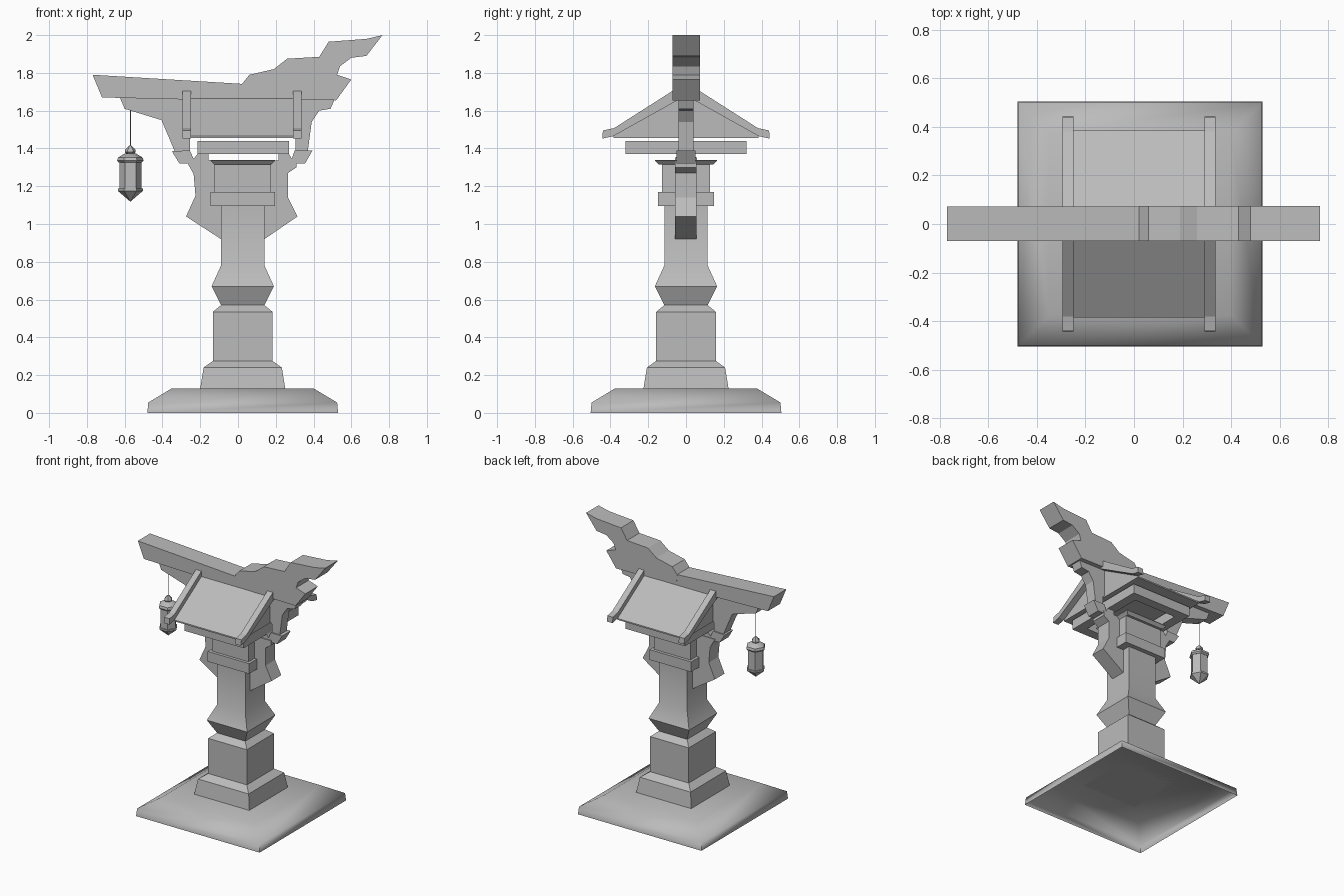
import bpy, bmesh, math
from mathutils import Vector

cube = bpy.data.objects.get("Cube")
if cube:
    bpy.data.objects.remove(cube, do_unlink=True)

stone = bpy.data.materials.new("plain grey")
stone.use_nodes = True
GREY = (0.5, 0.5, 0.5, 1)
stone.diffuse_color = GREY
stone.node_tree.nodes["Principled BSDF"].inputs["Base Color"].default_value = GREY
CX = 0.025  # axis of the pillar


def finish(name, bm, angle=0):
    bmesh.ops.recalc_face_normals(bm, faces=bm.faces)
    mesh = bpy.data.meshes.new(name)
    bm.to_mesh(mesh)
    bm.free()
    mesh.materials.append(stone)
    ob = bpy.data.objects.new(name, mesh)
    bpy.context.collection.objects.link(ob)
    if angle:
        bpy.ops.object.select_all(action='DESELECT')
        ob.select_set(True)
        bpy.context.view_layer.objects.active = ob
        bpy.ops.object.shade_smooth_by_angle(angle=math.radians(angle))
    return ob


def lathe(name, profile, sides, centre, turn=0.0, scale=(1, 1), open_bottom=False, angle=0):
    """Stack rings of (radius, z) into a many-sided solid."""
    bm = bmesh.new()
    rings = []
    for r, z in profile:
        ring = []
        for i in range(sides):
            a = turn + math.tau * i / sides
            ring.append(bm.verts.new((centre[0] + r * scale[0] * math.cos(a),
                                      centre[1] + r * scale[1] * math.sin(a), z)))
        rings.append(ring)
    for low, high in zip(rings, rings[1:]):
        for i in range(sides):
            j = (i + 1) % sides
            bm.faces.new((low[i], low[j], high[j], high[i]))
    bm.faces.new(rings[-1])
    if not open_bottom:
        bm.faces.new(rings[0][::-1])
    return finish(name, bm, angle)


def square(name, profile, depth=1.0, **kw):
    """Square stack whose profile gives half widths."""
    return lathe(name, [(r * math.sqrt(2), z) for r, z in profile], 4, (CX, 0),
                 math.pi / 4, (1, depth), **kw)


def extrude(name, outline, start, end, axis):
    """Extrude an outline of (horizontal, z) along the x or y axis."""
    bm = bmesh.new()
    place = (lambda p: (start, *p)) if axis == 'x' else (lambda p: (p[0], start, p[1]))
    face = bm.faces.new([bm.verts.new(place(p)) for p in outline])
    out = bmesh.ops.extrude_face_region(bm, geom=[face])
    step = Vector((end - start, 0, 0) if axis == 'x' else (0, end - start, 0))
    bmesh.ops.translate(bm, vec=step, verts=[g for g in out["geom"] if isinstance(g, bmesh.types.BMVert)])
    return finish(name, bm)


def box(name, x0, x1, y0, y1, z0, z1):
    return extrude(name, [(x0, z0), (x1, z0), (x1, z1), (x0, z1)], y0, y1, 'y')


# Plinth, hollow underneath
square("plinth", [(0.505, 0), (0.5, 0.055), (0.375, 0.13)], open_bottom=True, angle=60)

# Pillar with foot, block, bulge and shaft
square("pillar", [(0.225, 0.13), (0.207, 0.24), (0.158, 0.275), (0.158, 0.535),
                  (0.115, 0.57), (0.165, 0.67), (0.115, 0.78), (0.115, 1.1)], angle=45)

# Capital
square("capital_band", [(0.17, 1.095), (0.17, 1.17)], 0.87)
square("capital_block", [(0.15, 1.17), (0.15, 1.32)], 0.84)
square("capital_cap", [(0.15, 1.315), (0.17, 1.335), (0.17, 1.34)], 0.96)

# Side brackets under the capital
extrude("right_lower_bracket", [(-0.09, 0.92), (-0.275, 1.04), (-0.225, 1.15), (-0.235, 1.265),
                                (-0.275, 1.335), (-0.1, 1.335), (-0.09, 1.1)], -0.057, 0.055, 'y')
extrude("left_lower_bracket", [(0.14, 0.92), (0.315, 1.04), (0.265, 1.14), (0.265, 1.27),
                               (0.31, 1.3), (0.31, 1.335), (0.15, 1.335), (0.14, 1.1)], -0.057, 0.055, 'y')

# Small arms reaching out of the capital
extrude("right_arm", [(-0.35, 1.385), (-0.255, 1.39), (-0.235, 1.345), (-0.215, 1.37), (-0.155, 1.37),
                      (-0.155, 1.34), (-0.12, 1.32), (-0.31, 1.32)], -0.05, 0.05, 'y')
extrude("left_arm", [(0.395, 1.39), (0.3, 1.39), (0.285, 1.345), (0.27, 1.37), (0.215, 1.37),
                     (0.215, 1.34), (0.17, 1.32), (0.355, 1.32)], -0.05, 0.05, 'y')

# Upper brackets carrying the ridge
extrude("right_upper_bracket", [(-0.63, 1.68), (-0.6, 1.61), (-0.405, 1.55), (-0.335, 1.385),
                                (-0.255, 1.385), (-0.255, 1.45), (-0.2, 1.5), (-0.2, 1.68)], -0.04, 0.04, 'y')
extrude("left_upper_bracket", [(0.52, 1.68), (0.49, 1.61), (0.43, 1.6), (0.39, 1.54), (0.37, 1.39),
                               (0.305, 1.385), (0.305, 1.45), (0.25, 1.5), (0.25, 1.68)], -0.04, 0.04, 'y')

# Beam frame below the roof
for side, s in (("front", -1), ("back", 1)):
    y0, y1 = sorted((s * 0.25, s * 0.32))
    box(side + "_beam", -0.215, 0.27, y0, y1, 1.37, 1.44)
box("right_beam", -0.215, -0.145, -0.25, 0.25, 1.37, 1.44)
box("left_beam", 0.2, 0.27, -0.25, 0.25, 1.37, 1.44)

# Roof
extrude("roof", [(-0.385, 1.455), (0.385, 1.455), (0.385, 1.465), (0, 1.71), (-0.385, 1.465)],
        -0.25, 0.29, 'x')
half = [(0.385, 1.465), (0.443, 1.452), (0.44, 1.495), (0.38, 1.508)]
gable = [(0, 1.68)] + half + [(0, 1.75)] + [(-y, z) for y, z in reversed(half)]
extrude("right_gable_board", gable, -0.295, -0.25, 'x')
extrude("left_gable_board", gable, 0.29, 0.335, 'x')

# Ridge beam and carved finial
extrude("ridge_beam", [(-0.77, 1.79), (-0.72, 1.67), (-0.3, 1.66), (0.3, 1.66),
                       (0.3, 1.74), (0.02, 1.742)], -0.07, 0.073, 'y')
extrude("ridge_finial", [(0.025, 1.69), (0.02, 1.74), (0.06, 1.79), (0.19, 1.82), (0.26, 1.875),
                         (0.43, 1.885), (0.48, 1.965), (0.68, 1.98), (0.765, 2.0), (0.68, 1.89),
                         (0.6, 1.88), (0.54, 1.835), (0.525, 1.79), (0.6, 1.765), (0.52, 1.655),
                         (0.2, 1.66)], -0.071, 0.074, 'y')

# Hanging lantern
LX = -0.57
lathe("lantern_cord", [(0.003, 1.4), (0.003, 1.63)], 6, (LX, 0))
lathe("lantern_knob", [(0.012, 1.365), (0.028, 1.38), (0.028, 1.392), (0.006, 1.415)], 6, (LX, 0), angle=40)
lathe("lantern_roof", [(0.06, 1.325), (0.07, 1.335), (0.065, 1.352), (0.03, 1.373)], 6, (LX, 0), angle=40)
lathe("lantern_body", [(0.058, 1.18), (0.058, 1.33)], 6, (LX, 0))
lathe("lantern_base", [(0.002, 1.12), (0.066, 1.175), (0.066, 1.187)], 6, (LX, 0), angle=40)
